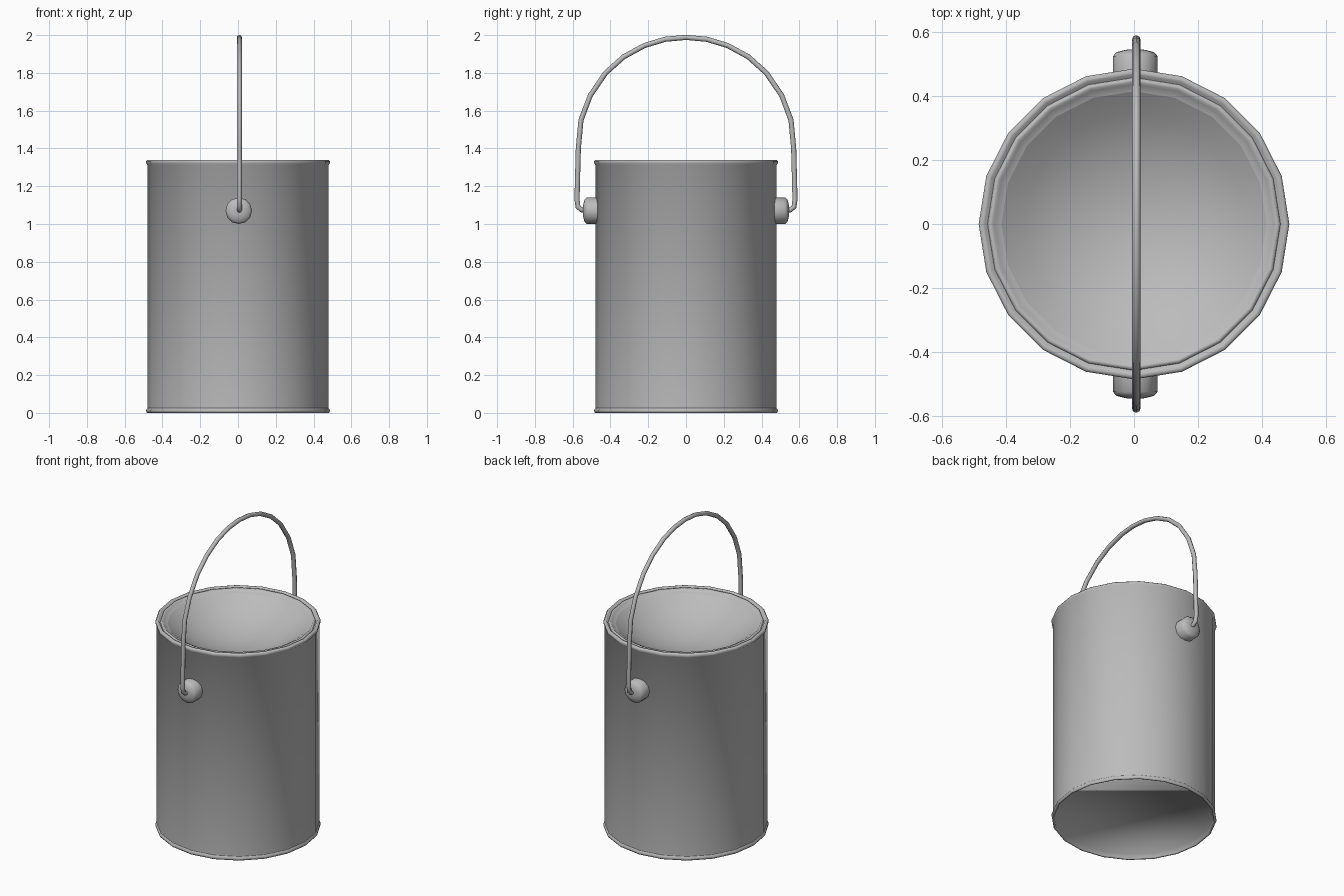
import bpy, bmesh, math
from mathutils import Vector, Matrix

if "Cube" in bpy.data.objects:
    bpy.data.objects.remove(bpy.data.objects["Cube"])

metal = bpy.data.materials.new("grey metal")
metal.diffuse_color = (0.5, 0.5, 0.5, 1)
metal.use_nodes = True
metal.node_tree.nodes["Principled BSDF"].inputs["Base Color"].default_value = metal.diffuse_color


def finish(name, bm, angle=40):
    bmesh.ops.recalc_face_normals(bm, faces=bm.faces)
    me = bpy.data.meshes.new(name)
    bm.to_mesh(me)
    bm.free()
    me.materials.append(metal)
    ob = bpy.data.objects.new(name, me)
    bpy.context.collection.objects.link(ob)
    bpy.ops.object.select_all(action='DESELECT')
    ob.select_set(True)
    bpy.context.view_layer.objects.active = ob
    bpy.ops.object.shade_smooth_by_angle(angle=math.radians(angle))
    return ob


def lathe(name, profile, sides, matrix=Matrix(), angle=40, cap_start=False):
    """Spin a (radius, height) profile around z; radius 0 closes to a point."""
    bm = bmesh.new()
    rings = []
    for r, z in profile:
        if r == 0:
            rings.append([bm.verts.new((0, 0, z))] * sides)
        else:
            rings.append([bm.verts.new((r * math.cos(2 * math.pi * i / sides),
                                        r * math.sin(2 * math.pi * i / sides), z))
                          for i in range(sides)])
    for a, b in zip(rings, rings[1:]):
        for i in range(sides):
            j = (i + 1) % sides
            quad = list(dict.fromkeys((a[i], a[j], b[j], b[i])))
            bm.faces.new(quad)
    if cap_start:
        bm.faces.new(rings[0])
    bm.transform(matrix)
    return finish(name, bm, angle)


# Can body with rolled top and bottom rims, fully smooth
lathe("can_body", [(0.479, 0.025), (0.479, 1.312), (0.486, 1.32),
                   (0.486, 1.333), (0.481, 1.34), (0.468, 1.34), (0.461, 1.326),
                   (0.45, 1.326)], 20, angle=75)

# Recessed base, smooth from rim into floor
lathe("base", [(0.466, 0.03), (0.47, 0.004), (0.475, 0), (0.481, 0), (0.486, 0.007),
               (0.486, 0.016), (0.479, 0.025)], 20, angle=100, cap_start=True)

# Pressed-in lid with a dished centre
lathe("lid_rim", [(0.459, 1.324), (0.455, 1.337), (0.445, 1.337), (0.437, 1.328),
                  (0.415, 1.32)], 20, angle=75)
R = 0.415 / math.sin(math.radians(40))
dish = [(R * math.sin(math.radians(a)),
         1.32 + R * (math.cos(math.radians(40)) - math.cos(math.radians(a))))
        for a in (40, 32, 24, 16, 8)]
lathe("lid_dish", dish + [(0, 1.32 - R * (1 - math.cos(math.radians(40))))], 20, angle=75)

# Handle mounts on both sides
for side, label in ((1, "back"), (-1, "front")):
    turn = Matrix.Translation((0.004, 0, 1.07)) @ Matrix.Rotation(-side * math.pi / 2, 4, 'X')
    lathe("handle_mount_" + label,
          [(0.07, 0.46), (0.07, 0.525), (0.058, 0.538), (0.03, 0.545), (0, 0.547)],
          12, turn, 75)

# Wire handle: half path mirrored, swept with a round section
half = [(0.53, 1.07), (0.552, 1.075), (0.572, 1.09), (0.577, 1.13), (0.574, 1.25),
        (0.57, 1.40), (0.556, 1.55), (0.507, 1.68), (0.425, 1.80), (0.33, 1.885),
        (0.22, 1.945), (0.11, 1.978)]
path = [Vector((0.007, y, z)) for y, z in half] + [Vector((0.007, 0, 1.988))]
path += [Vector((0.007, -y, z)) for y, z in reversed(half)]
bm = bmesh.new()
rings, n, rad = [], 8, 0.0135
for k, p in enumerate(path):
    t = (path[min(k + 1, len(path) - 1)] - path[max(k - 1, 0)]).normalized()
    u = Vector((1, 0, 0))
    v = t.cross(u)
    rings.append([bm.verts.new(p + rad * (u * math.cos(2 * math.pi * i / n)
                                          + v * math.sin(2 * math.pi * i / n)))
                  for i in range(n)])
for a, b in zip(rings, rings[1:]):
    for i in range(n):
        j = (i + 1) % n
        bm.faces.new((a[i], a[j], b[j], b[i]))
bm.faces.new(rings[0])
bm.faces.new(rings[-1])
finish("wire_handle", bm, 75)
